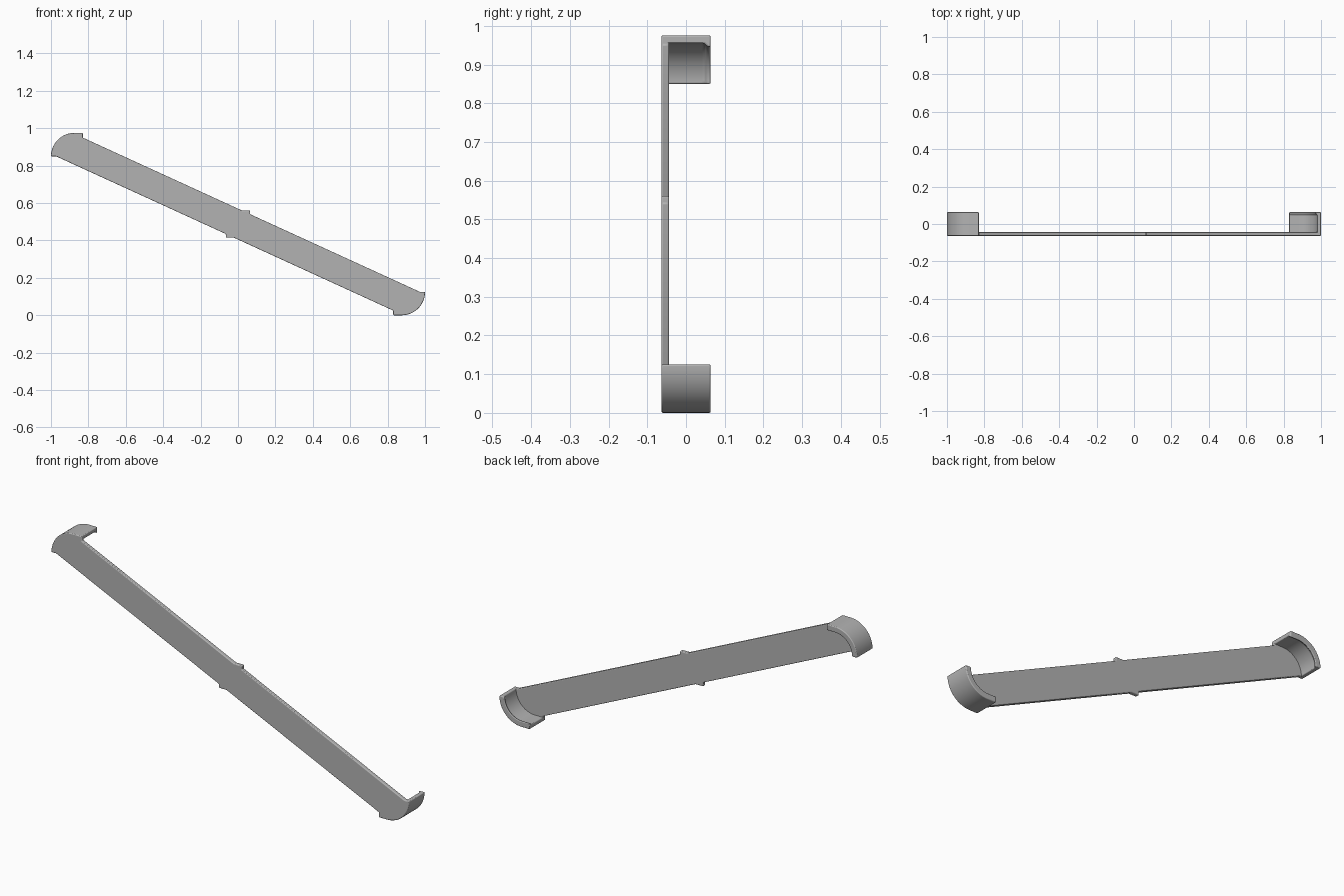
import bpy, bmesh, math
from mathutils import Vector

cube = bpy.data.objects.get("Cube")
if cube:
    bpy.data.objects.remove(cube, do_unlink=True)

MID_Z = 0.4875
FRONT, PLATE_BACK, RIM = -0.0635, -0.0435, 0.0635
SLOPE = -0.4577

grey = bpy.data.materials.new("plain_grey")
grey.use_nodes = True
colour = (0.45, 0.45, 0.45, 1)
grey.diffuse_color = colour
grey.node_tree.nodes["Principled BSDF"].inputs["Base Color"].default_value = colour


def finish(name, bm, bevel):
    bmesh.ops.recalc_face_normals(bm, faces=bm.faces)
    mesh = bpy.data.meshes.new(name)
    bm.to_mesh(mesh)
    bm.free()
    obj = bpy.data.objects.new(name, mesh)
    bpy.context.collection.objects.link(obj)
    mesh.materials.append(grey)
    mod = obj.modifiers.new("soft_edges", 'BEVEL')
    mod.width = bevel
    mod.segments = 3
    mod.limit_method = 'ANGLE'
    mod.angle_limit = math.radians(30)
    bpy.ops.object.select_all(action='DESELECT')
    obj.select_set(True)
    bpy.context.view_layer.objects.active = obj
    bpy.ops.object.shade_smooth_by_angle(angle=math.radians(35))
    return obj


def upper_edge(x):
    return MID_Z + 0.0825 + SLOPE * x


# Outer curve of the upper end cap: short flat, quarter round, short upright
centre = Vector((-0.875, 0.85))
cap_path = [(Vector((-0.83, 0.975)), Vector((0, -1)))]
STEPS = 20
for i in range(STEPS + 1):
    a = math.pi / 2 * (1 + i / STEPS)
    out = Vector((math.cos(a), math.sin(a)))
    cap_path.append((centre + out * 0.125, -out))

# Flat plate: half outline with a small tab, repeated by a half turn
tab_top = 0.56
tab_start = (tab_top - upper_edge(0)) / SLOPE
half = [(0.065, upper_edge(0.065)), (0.065, tab_top), (tab_start, tab_top),
        (-0.83, upper_edge(-0.83))]
half += [tuple(p) for p, _ in cap_path]
half.append((-0.973, 0.85))
outline = half + [(-x, 2 * MID_Z - z) for x, z in half]
bm = bmesh.new()
face = bm.faces.new([bm.verts.new((x, FRONT, z)) for x, z in outline])
new = bmesh.ops.extrude_face_region(bm, geom=[face])["geom"]
bmesh.ops.translate(bm, vec=(0, PLATE_BACK - FRONT, 0),
                    verts=[v for v in new if isinstance(v, bmesh.types.BMVert)])
finish("tilted_plate", bm, 0.004)

# Curved end walls with an inward snap lip, swept along the cap curve
section = [(0, -0.054), (0, RIM), (0.029, RIM), (0.029, 0.056),
           (0.02, 0.047), (0.02, -0.054)]
for name, turn in (("upper_end_wall", 1), ("lower_end_wall", -1)):
    bm = bmesh.new()
    rings = []
    for p, inward in cap_path:
        ring = []
        for depth, y in section:
            q = p + inward * depth
            ring.append(bm.verts.new((turn * q.x, y, MID_Z + turn * (q.y - MID_Z))))
        rings.append(ring)
    n = len(section)
    for r, s in zip(rings, rings[1:]):
        for k in range(n):
            bm.faces.new((r[k], r[(k + 1) % n], s[(k + 1) % n], s[k]))
    bm.faces.new(rings[0])
    bm.faces.new(rings[-1])
    finish(name, bm, 0.004)
